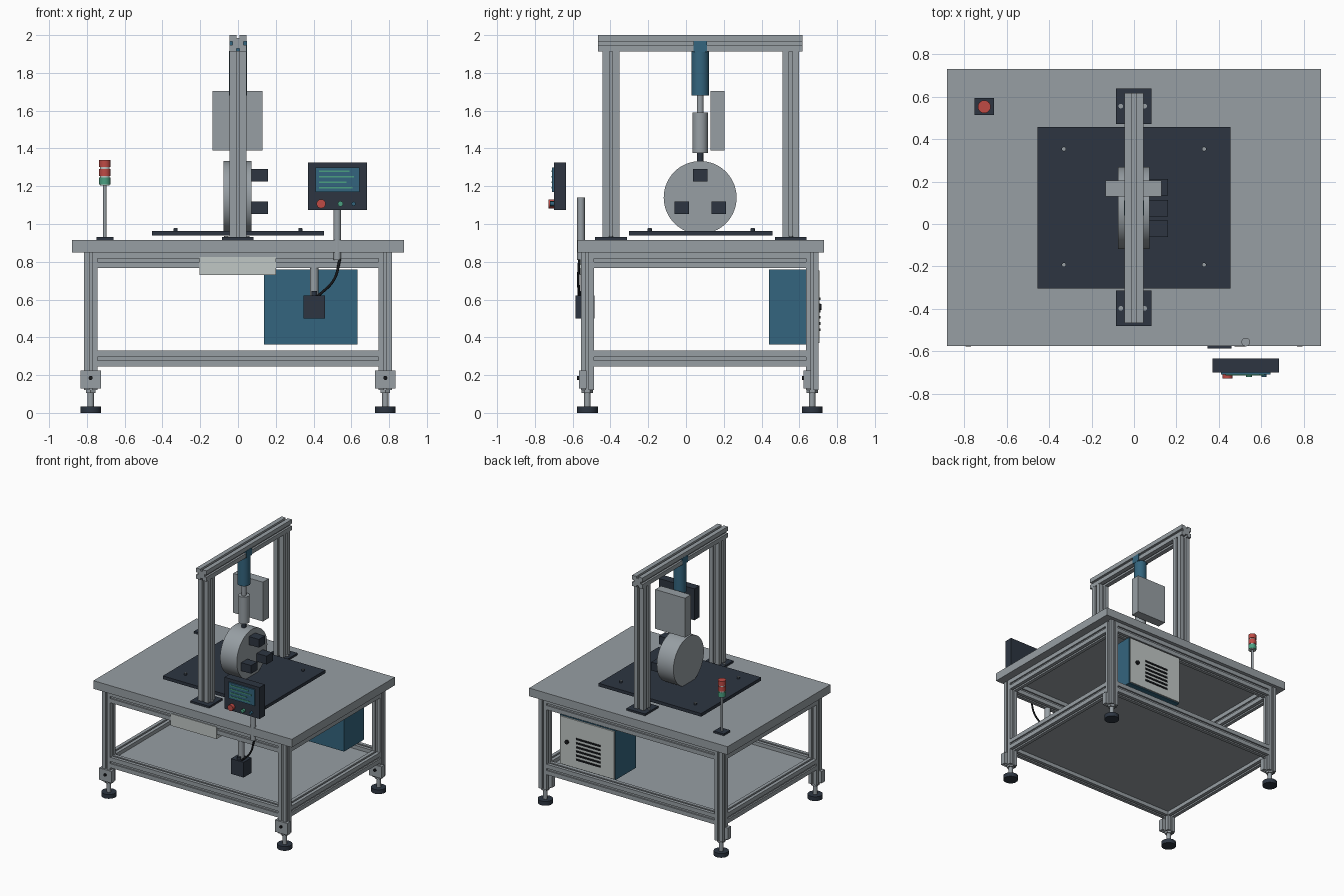
import bpy, bmesh, math
from mathutils import Vector, Matrix

if "Cube" in bpy.data.objects:
    bpy.data.objects.remove(bpy.data.objects["Cube"])


def material(name, rgb):
    m = bpy.data.materials.new(name)
    m.diffuse_color = (*rgb, 1)
    m.use_nodes = True
    m.node_tree.nodes["Principled BSDF"].inputs["Base Color"].default_value = m.diffuse_color
    return m


GREY = material("aluminium grey", (0.31, 0.345, 0.37))
DARK = material("dark slate", (0.026, 0.036, 0.053))
BLUE = material("steel blue", (0.034, 0.13, 0.21))
LIGHT = material("pale grey", (0.53, 0.57, 0.56))
RED = material("signal red", (0.52, 0.07, 0.06))
GREEN = material("signal green", (0.07, 0.35, 0.22))
BLACK = material("black", (0.008, 0.009, 0.011))


def finish(bm, name, mat, smooth=False):
    bmesh.ops.recalc_face_normals(bm, faces=bm.faces)
    me = bpy.data.meshes.new(name)
    bm.to_mesh(me)
    bm.free()
    me.materials.append(mat)
    ob = bpy.data.objects.new(name, me)
    bpy.context.collection.objects.link(ob)
    if smooth:
        bpy.ops.object.select_all(action='DESELECT')
        bpy.context.view_layer.objects.active = ob
        ob.select_set(True)
        bpy.ops.object.shade_smooth_by_angle(angle=math.radians(35))
    return ob


def box(name, mat, x, y, z):
    """Box from (min, max) ranges."""
    bm = bmesh.new()
    size = [r[1] - r[0] for r in (x, y, z)]
    mid = [(r[1] + r[0]) / 2 for r in (x, y, z)]
    bmesh.ops.create_cube(bm, size=1, matrix=Matrix.Translation(mid) @ Matrix.Diagonal((*size, 1)))
    return finish(bm, name, mat)


def cyl(name, mat, a, b, r, sides=32):
    """Cylinder from point a to point b."""
    a, b = Vector(a), Vector(b)
    bm = bmesh.new()
    rot = Vector((0, 0, 1)).rotation_difference(b - a).to_matrix().to_4x4()
    bmesh.ops.create_cone(bm, cap_ends=True, segments=sides, radius1=r, radius2=r,
                          depth=(b - a).length, matrix=Matrix.Translation((a + b) / 2) @ rot)
    return finish(bm, name, mat, True)


def extrusion(name, axis, start, end, u, v, hu, hv):
    """Slotted bar along an axis; u, v are the centre on the other two axes."""
    s, d = 0.2, 0.35
    quarter = [(1, -1), (1, -s), (1 - d, -s), (1 - d, s), (1, s)]
    pts = []
    for k in range(4):
        for p, q in quarter:
            for _ in range(k):
                p, q = -q, p
            pts.append((u + p * hu, v + q * hv))

    def place(p, q, t):
        c = [p, q]
        c.insert(axis, t)
        return c
    bm = bmesh.new()
    lo = [bm.verts.new(place(p, q, start)) for p, q in pts]
    hi = [bm.verts.new(place(p, q, end)) for p, q in pts]
    n = len(pts)
    bm.faces.new(lo)
    bm.faces.new(hi)
    for i in range(n):
        bm.faces.new((lo[i], lo[(i + 1) % n], hi[(i + 1) % n], hi[i]))
    return finish(bm, name, GREY)


# Table: top, shelf, legs with levelling feet, rails
YF, YB, XL = -0.522, 0.668, 0.78
box("table_top", GREY, (-0.88, 0.88), (-0.575, 0.73), (0.85, 0.915))
box("lower_shelf", GREY, (-0.76, 0.76), (-0.50, 0.65), (0.275, 0.30))
for x in (-XL, XL):
    for y in (YF, YB):
        extrusion("leg", 2, 0.12, 0.85, x, y, 0.035, 0.034)
        box("leg_bracket", GREY, (x - 0.055, x + 0.055), (y - 0.045, y - 0.005), (0.13, 0.225))
        cyl("bracket_bolt", BLACK, (x, y - 0.055, 0.185), (x, y - 0.04, 0.185), 0.011, 12)
        cyl("foot_nut", GREY, (x, y, 0.105), (x, y, 0.122), 0.03, 6)
        cyl("foot_rod", GREY, (x, y, 0.03), (x, y, 0.12), 0.017, 16)
        cyl("foot_pad", DARK, (x, y, 0.0), (x, y, 0.034), 0.055)
for z in (0.287, 0.808):
    for y in (YF, YB):
        extrusion("long_rail", 0, -0.746, 0.746, y, z, 0.033, 0.042)
    for x in (-XL, XL):
        extrusion("side_rail", 1, -0.488, 0.634, x, z, 0.034, 0.042)

# Gantry over the table
for y in (-0.397, 0.555):
    box("post_base", DARK, (-0.085, 0.082), (y - 0.084, y + 0.084), (0.915, 0.93))
    extrusion("gantry_post", 2, 0.92, 1.916, 0, y, 0.044, 0.044)
    for x in (-0.062, 0.05):
        cyl("base_bolt", GREY, (x, y, 0.93), (x, y, 0.936), 0.011, 16)
extrusion("gantry_beam", 1, -0.465, 0.617, 0, 1.957, 0.045, 0.043)

# Work bed with corner bolts
box("work_bed", DARK, (-0.455, 0.455), (-0.303, 0.457), (0.938, 0.963))
for x in (-0.33, 0.33):
    for y in (-0.192, 0.353):
        cyl("bed_bolt", DARK, (x, y, 0.96), (x, y, 0.976), 0.011, 16)
        cyl("bed_bolt_cap", GREY, (x, y, 0.976), (x, y, 0.979), 0.009, 16)

# Round drum with three blocks
YC = 0.075
cyl("drum", GREY, (-0.076, YC, 1.14), (0.072, YC, 1.14), 0.193, 64)
for y, z in ((0, 1.257), (-0.098, 1.085), (0.098, 1.085)):
    box("drum_block", DARK, (0.07, 0.16), (YC + y - 0.039, YC + y + 0.039), (z - 0.033, z + 0.033))

# Press actuator hanging from the beam
box("actuator_mount", BLUE, (-0.046, 0.047), (YC - 0.035, YC + 0.035), (1.91, 1.968))
for name, mat, z0, z1, r in (("actuator", BLUE, 1.68, 1.915, 0.047), ("actuator_rod", GREY, 1.58, 1.69, 0.018),
                             ("load_head", GREY, 1.375, 1.59, 0.041), ("press_tip", DARK, 1.325, 1.38, 0.017)):
    cyl(name, mat, (0, YC, z0), (0, YC, z1), r)
box("back_housing", GREY, (-0.134, 0.13), (0.13, 0.204), (1.39, 1.705))

# Signal tower
tx, ty = -0.705, 0.552
box("tower_base", DARK, (tx - 0.045, tx + 0.045), (ty - 0.04, ty + 0.04), (0.915, 0.93))
cyl("tower_pole", GREY, (tx, ty, 0.93), (tx, ty, 1.21), 0.009, 16)
cyl("tower_core", LIGHT, (tx, ty, 1.205), (tx, ty, 1.335), 0.026)
for z, mat in ((1.21, GREEN), (1.255, RED), (1.301, RED)):
    cyl("tower_lamp", mat, (tx, ty, z), (tx, ty, z + 0.037), 0.03)

# Control panel with screen, text bars and buttons
box("panel_body", DARK, (0.37, 0.682), (-0.70, -0.634), (1.073, 1.325))
box("panel_screen", BLUE, (0.41, 0.642), (-0.709, -0.70), (1.17, 1.30))
for z, x1 in ((1.279, 0.59), (1.249, 0.615), (1.22, 0.575), (1.191, 0.605)):
    box("screen_bar", GREEN, (0.43, x1), (-0.713, -0.708), (z - 0.004, z + 0.004))
for x, r, mat, y in ((0.44, 0.024, RED, -0.728), (0.542, 0.014, GREEN, -0.72), (0.612, 0.011, BLUE, -0.72)):
    cyl("panel_button", mat, (x, y, 1.107), (x, -0.70, 1.107), r, 24)

# Panel pole, cable and junction box
cyl("panel_pole", GREY, (0.526, -0.556, 0.845), (0.526, -0.556, 1.14), 0.02)
cyl("pole_socket", GREY, (0.526, -0.556, 0.81), (0.526, -0.556, 0.85), 0.02)
cyl("junction_pipe", GREY, (0.403, -0.535, 0.62), (0.403, -0.535, 0.766), 0.023)
box("junction_box", DARK, (0.347, 0.46), (-0.585, -0.485), (0.50, 0.622))
cyl("cable_gland", DARK, (0.403, -0.56, 0.62), (0.403, -0.56, 0.645), 0.015, 16)
curve = bpy.data.curves.new("cable", 'CURVE')
curve.dimensions = '3D'
curve.bevel_depth = 0.007
spline = curve.splines.new('BEZIER')
spline.bezier_points.add(2)
for bp, co in zip(spline.bezier_points, ((0.54, -0.565, 0.815), (0.508, -0.57, 0.705), (0.42, -0.565, 0.615))):
    bp.co = co
    bp.handle_left_type = bp.handle_right_type = 'AUTO'
curve.materials.append(BLACK)
bpy.context.collection.objects.link(bpy.data.objects.new("cable", curve))

# Front tray
box("front_tray", LIGHT, (-0.205, 0.202), (-0.56, -0.495), (0.73, 0.826))

# Electrical cabinet with vented door on the back
box("cabinet", BLUE, (0.137, 0.633), (0.44, 0.695), (0.363, 0.76))
box("cabinet_door", LIGHT, (0.145, 0.625), (0.69, 0.706), (0.37, 0.753))
cyl("door_lock", BLACK, (0.56, 0.70, 0.56), (0.56, 0.718, 0.56), 0.016, 20)
for i in range(6):
    z = 0.44 + 0.033 * i
    box("door_vent", BLACK, (0.265, 0.48), (0.705, 0.711), (z - 0.007, z + 0.007))
